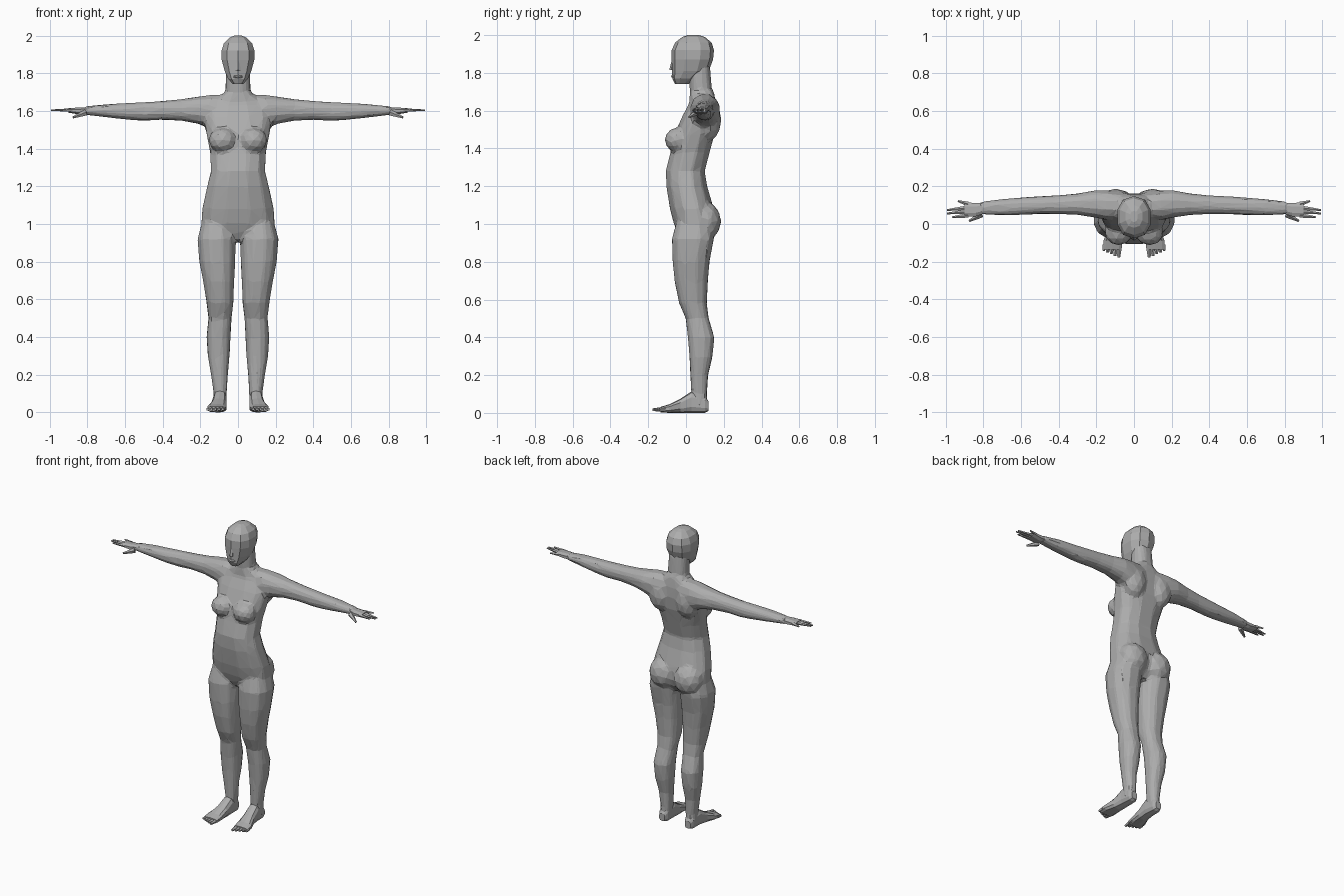
import bpy
import bmesh
from math import cos, sin, pi, copysign
from mathutils import Matrix, Vector

default_cube = bpy.data.objects.get("Cube")
if default_cube:
    bpy.data.objects.remove(default_cube, do_unlink=True)

GREY = (0.42, 0.42, 0.42, 1.0)
clay = bpy.data.materials.new("clay grey")
clay.use_nodes = True
clay.diffuse_color = GREY
shader = clay.node_tree.nodes["Principled BSDF"]
shader.inputs["Base Color"].default_value = GREY
shader.inputs["Roughness"].default_value = 0.8


def loft(bm, axis, sections, sides=12, power=0.85):
    """Closed skin over rounded sections: (position, low a, high a, low b, high b)."""
    rings = []
    for position, a_low, a_high, b_low, b_high in sections:
        ring = []
        for step in range(sides):
            angle = 2 * pi * (step + 0.5) / sides
            c, s = cos(angle), sin(angle)
            a = (a_low + a_high) / 2 + (a_high - a_low) / 2 * copysign(abs(c) ** power, c)
            b = (b_low + b_high) / 2 + (b_high - b_low) / 2 * copysign(abs(s) ** power, s)
            point = {"x": (position, a, b), "y": (a, position, b), "z": (a, b, position)}[axis]
            ring.append(bm.verts.new(point))
        rings.append(ring)
    for lower, upper in zip(rings, rings[1:]):
        for i in range(sides):
            j = (i + 1) % sides
            bm.faces.new((lower[i], lower[j], upper[j], upper[i]))
    bm.faces.new(rings[0])
    bm.faces.new(rings[-1])


def centred(rows):
    """Expand (height, half width, front, back) into full sections."""
    return [(z, -half, half, front, back) for z, half, front, back in rows]


def blob(bm, centre, size):
    matrix = Matrix.Translation(centre) @ Matrix.Diagonal((*size, 1))
    bmesh.ops.create_icosphere(bm, subdivisions=2, radius=1, matrix=matrix)


def digit(bm, start, end, base, tip, flatten=1.0):
    """Tapered finger or toe between two points."""
    start, end = Vector(start), Vector(end)
    along = end - start
    turn = along.to_track_quat("Z", "Y").to_matrix().to_4x4()
    squash = Matrix.Diagonal((1, 1, flatten, 1))
    matrix = Matrix.Translation((start + end) / 2) @ squash @ turn
    bmesh.ops.create_cone(bm, cap_ends=True, segments=5, radius1=base, radius2=tip,
                          depth=along.length, matrix=matrix)


def finish(name, bm, mirrored=False):
    bmesh.ops.recalc_face_normals(bm, faces=bm.faces)
    mesh = bpy.data.meshes.new(name)
    bm.to_mesh(mesh)
    bm.free()
    mesh.materials.append(clay)
    obj = bpy.data.objects.new(name, mesh)
    bpy.context.collection.objects.link(obj)
    if mirrored:
        mirror = obj.modifiers.new("other side", "MIRROR")
        mirror.use_clip = False
        mirror.use_mirror_merge = False
    return obj


# Body: trunk, neck, arms and legs fused into one faceted skin
body = bmesh.new()
trunk = [
    (.91, .03, -.02, .10),
    (.95, .13, -.045, .13),
    (1.0, .20, -.067, .15),
    (1.08, .195, -.088, .15),
    (1.2, .168, -.107, .115),
    (1.28, .147, -.11, .102),
    (1.38, .152, -.085, .128),
    (1.48, .172, -.062, .155),
    (1.57, .185, -.022, .165),
    (1.64, .15, .015, .16),
    (1.7, .07, .02, .15),
]
loft(body, "z", centred(trunk))
neck = [(1.6, .075, .03, .15), (1.72, .068, .018, .137), (1.84, .064, .01, .128)]
loft(body, "z", centred(neck))

leg = [
    (1.02, .03, .19, -.05, .14),
    (.92, .010, .218, -.077, .15),
    (.8, .012, .208, -.073, .127),
    (.7, .018, .188, -.063, .118),
    (.58, .023, .168, -.038, .112),
    (.5, .033, .158, -.003, .122),
    (.4, .038, .168, .008, .152),
    (.3, .043, .162, .017, .142),
    (.2, .053, .144, .022, .118),
    (.1, .058, .13, .026, .112),
    (.03, .063, .132, .03, .115),
]
loft(body, "z", leg)
arm = [
    (.04, .03, .165, 1.5, 1.69),
    (.14, .02, .18, 1.5, 1.688),
    (.21, .033, .18, 1.53, 1.678),
    (.3, .047, .163, 1.547, 1.664),
    (.4, .052, .153, 1.552, 1.654),
    (.5, .052, .148, 1.547, 1.648),
    (.58, .047, .143, 1.552, 1.643),
    (.7, .045, .133, 1.566, 1.637),
    (.82, .05, .118, 1.58, 1.624),
]
loft(body, "x", arm)
blob(body, (.082, -.048, 1.445), (.076, .066, .066))   # breast
blob(body, (.092, .1, 1.015), (.1, .088, .105))        # buttock
blob(body, (.1, .125, 1.55), (.08, .063, .11))         # shoulder blade
body_obj = finish("body", body, mirrored=True)

fuse = body_obj.modifiers.new("fuse", "REMESH")
fuse.mode = "VOXEL"
fuse.voxel_size = 0.011
soften = body_obj.modifiers.new("soften", "SMOOTH")
soften.factor = 0.5
soften.iterations = 5
facet = body_obj.modifiers.new("facet", "DECIMATE")
facet.ratio = 0.05

# Head with a flat face and narrow jaw
head = bmesh.new()
skull = [
    (1.742, .028, -.058, .015),
    (1.77, .054, -.072, .06),
    (1.81, .073, -.074, .12),
    (1.87, .09, -.076, .143),
    (1.92, .091, -.076, .148),
    (1.96, .078, -.058, .136),
    (1.99, .046, -.02, .10),
    (2.0, .02, .01, .07),
]
loft(head, "z", centred(skull), sides=10)
digit(head, (0, -.066, 1.88), (0, -.073, 1.815), .007, .015)   # nose
blob(head, (0, -.066, 1.782), (.026, .013, .009))              # lips
finish("head", head)

# Feet with five stepped toes
foot = bmesh.new()
sole = [
    (.12, .075, .118, .01, .06),
    (.10, .064, .128, 0, .09),
    (.03, .06, .132, 0, .115),
    (-.03, .06, .142, 0, .075),
    (-.09, .06, .164, 0, .045),
    (-.135, .064, .165, .003, .032),
]
loft(foot, "y", sole, sides=10, power=0.7)
for toe in range(5):
    x = .077 + .02 * toe
    reach = -.178 + .009 * toe
    digit(foot, (x, -.11, .018), (x + .004, reach, .016), .015 - .001 * toe, .008)
finish("feet", foot, mirrored=True)

# Hands with spread fingers and a drooping thumb
hand = bmesh.new()
palm = [
    (.79, .056, .114, 1.584, 1.622),
    (.84, .038, .115, 1.58, 1.62),
    (.9, .036, .116, 1.59, 1.616),
]
loft(hand, "x", palm, sides=8)
fingers = [(.046, .965, .036), (.067, .992, .056), (.087, .992, .074), (.106, .935, .122)]
for root, reach, spread in fingers:
    digit(hand, (.88, root, 1.604), (reach, spread, 1.604), .013, .005, flatten=0.8)
digit(hand, (.81, .05, 1.59), (.875, .016, 1.566), .017, .006)
finish("hands", hand, mirrored=True)
